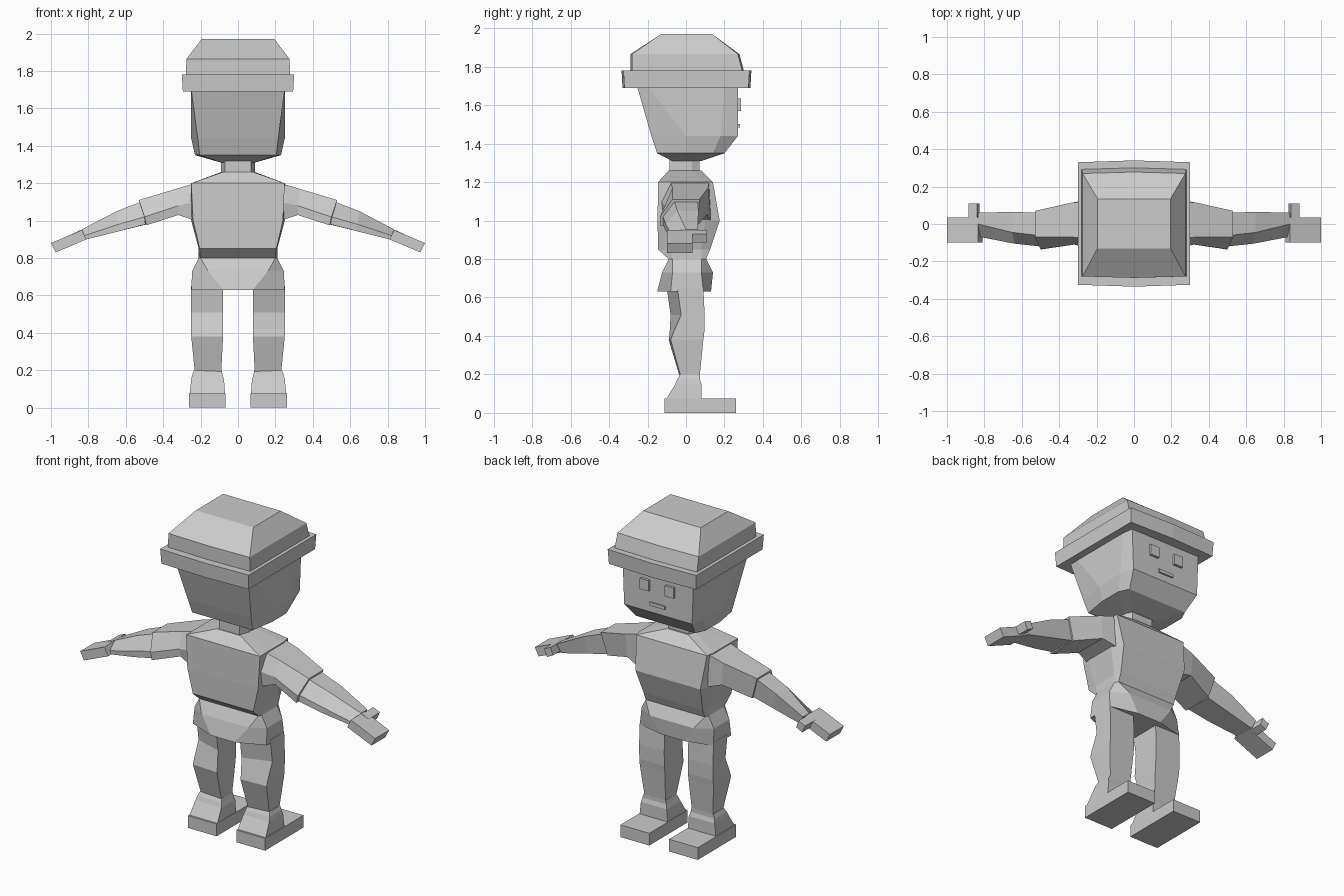
import bpy, bmesh

grey = bpy.data.materials.new("plain_grey")
grey.diffuse_color = (0.6, 0.6, 0.6, 1)


def loft(name, rings, mirror=False):
    """Skin a stack of equal-sized point rings and cap both ends."""
    bm = bmesh.new()
    rows = [[bm.verts.new(p) for p in r] for r in rings]
    n = len(rows[0])
    for a, b in zip(rows, rows[1:]):
        for i in range(n):
            j = (i + 1) % n
            bm.faces.new((a[i], a[j], b[j], b[i]))
    bm.faces.new(rows[0][::-1])
    bm.faces.new(rows[-1])
    bmesh.ops.recalc_face_normals(bm, faces=bm.faces)
    me = bpy.data.meshes.new(name)
    bm.to_mesh(me)
    bm.free()
    me.materials.append(grey)
    ob = bpy.data.objects.new(name, me)
    bpy.context.collection.objects.link(ob)
    if mirror:
        centre = bpy.data.objects.get("mirror_centre")
        if centre is None:
            centre = bpy.data.objects.new("mirror_centre", None)
            centre.hide_render = True
            bpy.context.collection.objects.link(centre)
        m = ob.modifiers.new("mirror", 'MIRROR')
        m.use_mirror_merge = False
        m.mirror_object = centre
    return ob


def rect(z, x0, x1, y0, y1):
    return [(x0, y0, z), (x1, y0, z), (x1, y1, z), (x0, y1, z)]


def box(name, x0, x1, y0, y1, z0, z1, mirror=False):
    return loft(name, [rect(z0, x0, x1, y0, y1), rect(z1, x0, x1, y0, y1)], mirror)


def oct_ring(z, back, side, front, y0, y1, y2, y3):
    """Symmetric eight-point ring: back, side and front half widths."""
    half = [(back, y0), (side, y1), (side, y2), (front, y3)]
    return [(x, y, z) for x, y in half] + [(-x, y, z) for x, y in half[::-1]]


def bowed(z, x, y0, y1, bow):
    return [(-x, y0, z), (0, y0 - bow, z), (x, y0, z),
            (x, y1, z), (0, y1 + bow, z), (-x, y1, z)]


# Head and neck
loft("head", [oct_ring(*r) for r in (
    (1.31, .09, .09, .08, -.07, -.03, .03, .08),
    (1.35, .205, .23, .20, -.15, 0, .14, .20),
    (1.44, .215, .25, .23, -.18, 0, .18, .27),
    (1.70, .25, .25, .24, -.255, -.20, .20, .27))])
loft("neck", [oct_ring(z, .07, .09, .07, -.085, -.03, .03, .07) for z in (1.23, 1.33)])

# Hat: brim and tapered crown
loft("hat_brim", [bowed(1.69, .295, -.32, .325, .01), bowed(1.78, .30, -.325, .33, .01)])
loft("hat_crown", [bowed(1.77, .28, -.28, .295, .008), bowed(1.865, .275, -.28, .27, .008),
                   bowed(1.97, .195, -.13, .135, 0)])

# Face: raised eyes and mouth
box("eye", .055, .115, .26, .285, 1.57, 1.635, True)
box("mouth", -.05, .05, .26, .28, 1.483, 1.503)

# Torso with shirt hem, waist notch and hips
loft("torso", [oct_ring(*r) for r in (
    (.63, .08, .25, .08, -.15, -.08, .09, .13),
    (.73, .16, .245, .15, -.125, -.07, .08, .14),
    (.80, .20, .21, .20, -.09, -.07, .08, .105),
    (.85, .205, .21, .20, -.145, -.08, .08, .125),
    (1.0, .24, .25, .22, -.148, -.10, .10, .175),
    (1.2, .25, .25, .24, -.145, -.08, .09, .14),
    (1.26, .08, .09, .07, -.09, -.03, .03, .08))])

# Arms: sleeve and forearm, five points per section
loft("sleeve", [
    [(.23, .12, 1.20), (.23, -.08, 1.20), (.23, -.13, 1.10), (.23, -.12, 1.0), (.23, .13, 1.0)],
    [(.33, .115, 1.17), (.33, -.07, 1.17), (.32, -.11, 1.08), (.32, -.10, 1.03), (.32, .11, 1.03)],
    [(.53, .07, 1.11), (.53, -.07, 1.11), (.50, -.135, 1.02), (.49, -.135, .975), (.49, .06, .975)],
], True)
loft("forearm", [
    [(.52, .06, 1.10), (.52, -.06, 1.10), (.50, -.12, 1.02), (.495, -.12, .98), (.49, .05, .98)],
    [(.65, .065, 1.05), (.65, -.045, 1.05), (.64, -.105, .98), (.63, -.105, .945), (.63, .05, .945)],
    [(.835, .06, .953), (.835, 0, .953), (.82, -.07, .92), (.81, -.07, .90), (.81, .05, .90)],
], True)

# Hand and thumb, sloping down to the tips
loft("hand", [[(x, -.10, z), (x, .035, z), (x - .025, .035, z - .05), (x - .025, -.10, z - .05)]
              for x, z in ((.835, .95), (1.0, .88))], True)
loft("thumb", [[(.84, y, .95), (.885, y, .93), (.865, y, .885), (.825, y, .905)]
               for y in (0, .11)], True)

# Legs: the back slants inward, with a bulging calf
loft("leg", [[(x0, yi, z), (x1, yo, z), (x1, yf, z), (x0, yf, z)]
             for z, x0, x1, yi, yo, yf in (
    (.18, .09, .23, -.03, -.025, .07),
    (.38, .08, .25, -.09, -.08, .09),
    (.42, .08, .25, -.085, -.065, .095),
    (.51, .08, .25, -.08, -.025, .097),
    (.65, .08, .25, -.10, -.045, .09))], True)

# Shoes: heel part and flat sole
loft("shoe_upper", [rect(.06, .068, .26, -.11, .08), rect(.15, .075, .25, -.055, .08),
                    rect(.175, .082, .245, -.045, .072), rect(.20, .088, .235, -.03, .072)], True)
box("shoe_sole", .067, .262, -.112, .26, 0, .075, True)
